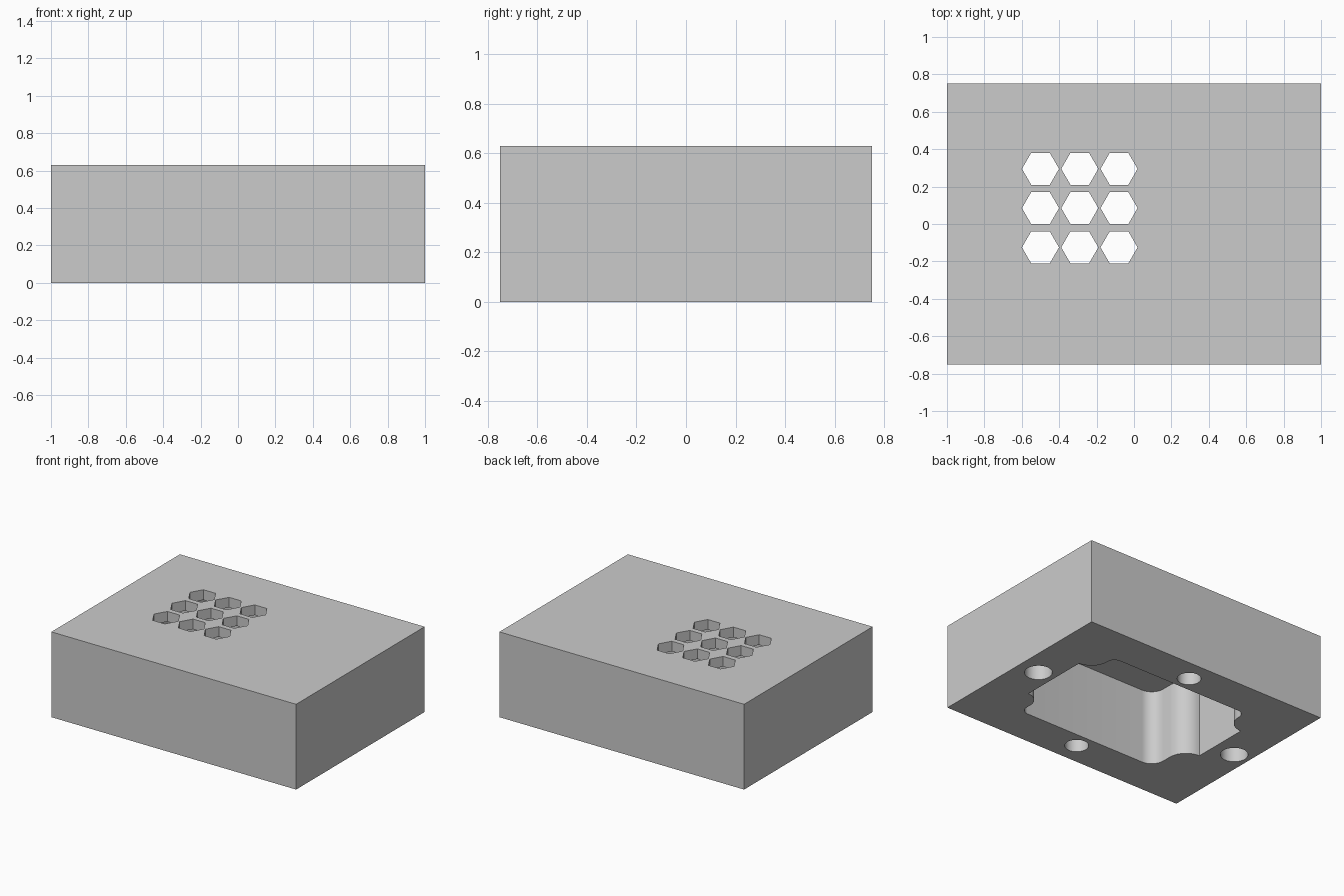
import bpy, bmesh, math

cube = bpy.data.objects.get("Cube")
if cube:
    bpy.data.objects.remove(cube, do_unlink=True)

HEIGHT, CEILING, SCREW_DEPTH = 0.63, 0.555, 0.4


def prism(name, outline, z0, z1):
    """Extrude a closed outline from z0 to z1."""
    bm = bmesh.new()
    face = bm.faces.new([bm.verts.new((x, y, z0)) for x, y in outline])
    top = bmesh.ops.extrude_face_region(bm, geom=[face])["geom"]
    for v in top:
        if isinstance(v, bmesh.types.BMVert):
            v.co.z = z1
    bmesh.ops.recalc_face_normals(bm, faces=bm.faces)
    mesh = bpy.data.meshes.new(name)
    bm.to_mesh(mesh)
    bm.free()
    obj = bpy.data.objects.new(name, mesh)
    bpy.context.collection.objects.link(obj)
    return obj


def arc(cx, cy, r, start, end, steps=10):
    angles = [math.radians(start + (end - start) * i / steps) for i in range(steps + 1)]
    return [(cx + r * math.cos(a), cy + r * math.sin(a)) for a in angles]


def circle(cx, cy, r, sides):
    return arc(cx, cy, r, 0, 360, sides)[:-1]


def cavity_corner(sx, sy, step, boss, fillet):
    """Side wall, rounded boss, then a fillet into the long wall."""
    side, end = 0.705, 0.47
    inner = side - boss
    pts = arc(side, step + boss, boss, 270, 180)
    pts += arc(inner - fillet, end - fillet, fillet, 0, 90)
    pts = [(sx * x, sy * y) for x, y in pts]
    return pts if sx * sy > 0 else pts[::-1]


# Plain rectangular housing
housing = prism("housing", [(-1, -0.75), (1, -0.75), (1, 0.75), (-1, 0.75)], 0, HEIGHT)

# Cavity open at the bottom, with a boss in each corner
outline = (cavity_corner(1, 1, 0.27, 0.13, 0.06) + cavity_corner(-1, 1, 0.27, 0.13, 0.06)
           + cavity_corner(-1, -1, 0.16, 0.14, 0.10) + cavity_corner(1, -1, 0.26, 0.11, 0.06))
cutters = [prism("cavity_cutter", outline, -0.1, CEILING)]

# Screw holes in the bottom rim
for x, y, r in [(0.835, 0, 0.093), (-0.875, 0, 0.093), (0.01, 0.585, 0.08), (0.01, -0.585, 0.08)]:
    cutters.append(prism("screw_hole_cutter", circle(x, y, r, 40), -0.1, SCREW_DEPTH))

# Grid of hexagonal vents through the roof
for col in range(3):
    for row in range(3):
        hexagon = circle(-0.5 + 0.21 * col, -0.125 + 0.21 * row, 0.099, 6)
        cutters.append(prism("vent_cutter", hexagon, CEILING - 0.1, HEIGHT + 0.1))

bpy.context.view_layer.objects.active = housing
for cutter in cutters:
    mod = housing.modifiers.new("cut", "BOOLEAN")
    mod.operation, mod.solver, mod.object = "DIFFERENCE", "EXACT", cutter
    bpy.ops.object.modifier_apply(modifier=mod.name)
    bpy.data.objects.remove(cutter, do_unlink=True)

# Grey finish
grey = bpy.data.materials.new("grey")
grey.use_nodes = True
colour = (0.6, 0.6, 0.6, 1)
grey.diffuse_color = colour
grey.node_tree.nodes["Principled BSDF"].inputs["Base Color"].default_value = colour
housing.data.materials.clear()
housing.data.materials.append(grey)

bpy.ops.object.select_all(action="DESELECT")
housing.select_set(True)
bpy.ops.object.shade_smooth_by_angle(angle=math.radians(30))
